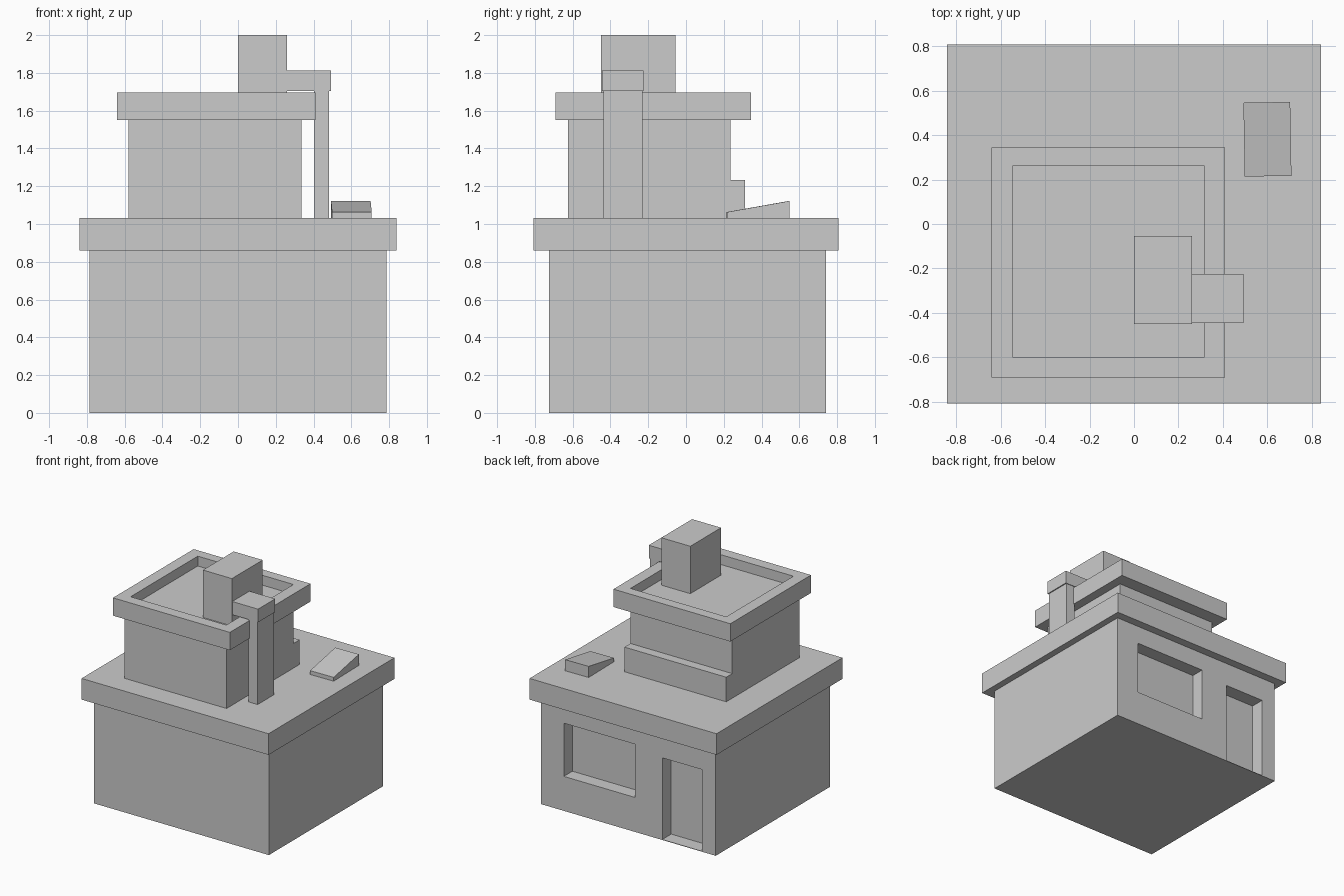
import bpy
import bmesh
from math import radians
from mathutils import Matrix, Vector

if "Cube" in bpy.data.objects:
    bpy.data.objects.remove(bpy.data.objects["Cube"])


def box(name, x, y, z):
    """Box given by its (min, max) ranges on each axis."""
    bm = bmesh.new()
    size = (x[1] - x[0], y[1] - y[0], z[1] - z[0])
    mid = Vector((x[0] + x[1], y[0] + y[1], z[0] + z[1])) / 2
    bmesh.ops.create_cube(bm, size=1, matrix=Matrix.Translation(mid) @ Matrix.Diagonal((*size, 1)))
    mesh = bpy.data.meshes.new(name)
    bm.to_mesh(mesh)
    bm.free()
    obj = bpy.data.objects.new(name, mesh)
    bpy.context.collection.objects.link(obj)
    return obj


def cut(obj, x, y, z):
    """Subtract a box from obj and discard the cutter."""
    cutter = box("cutter", x, y, z)
    cutter.hide_render = True
    mod = obj.modifiers.new("cut", 'BOOLEAN')
    mod.operation, mod.solver, mod.object = 'DIFFERENCE', 'EXACT', cutter
    bpy.context.view_layer.objects.active = obj
    bpy.ops.object.modifier_apply(modifier=mod.name)
    bpy.data.objects.remove(cutter)


# Ground floor with recessed window and door in the back wall
walls = box("ground_floor_walls", (-0.785, 0.785), (-0.725, 0.74), (0, 0.86))
cut(walls, (-0.06, 0.58), (0.63, 0.9), (0.28, 0.712))
cut(walls, (-0.66, -0.305), (0.625, 0.9), (0.004, 0.667))

# Overhanging roof slab
box("lower_roof_slab", (-0.84, 0.84), (-0.808, 0.808), (0.86, 1.032))

# Upper storey with a low step along the back
box("upper_storey", (-0.58, 0.335), (-0.625, 0.235), (1.032, 1.55))
box("back_step", (-0.58, 0.335), (0.235, 0.312), (1.032, 1.232))

# Upper roof with parapet
roof = box("upper_roof", (-0.64, 0.41), (-0.69, 0.345), (1.55, 1.695))
cut(roof, (-0.545, 0.315), (-0.60, 0.262), (1.615, 1.9))

# Chimney block and the duct leading down from it
box("chimney", (0, 0.26), (-0.45, -0.055), (1.615, 2.0))
box("duct_top", (0.26, 0.492), (-0.445, -0.225), (1.705, 1.812))
box("duct_riser", (0.403, 0.483), (-0.438, -0.23), (1.032, 1.705))

# Sloped roof hatch, slightly turned
hatch = box("roof_hatch", (-0.105, 0.105), (-0.166, 0.166), (1.032, 1.122))
for v in hatch.data.vertices:
    if v.co.y < 0 and v.co.z > 1.1:
        v.co.z = 1.063
hatch.location = (0.60, 0.381, 0)
hatch.rotation_euler.z = radians(1)
